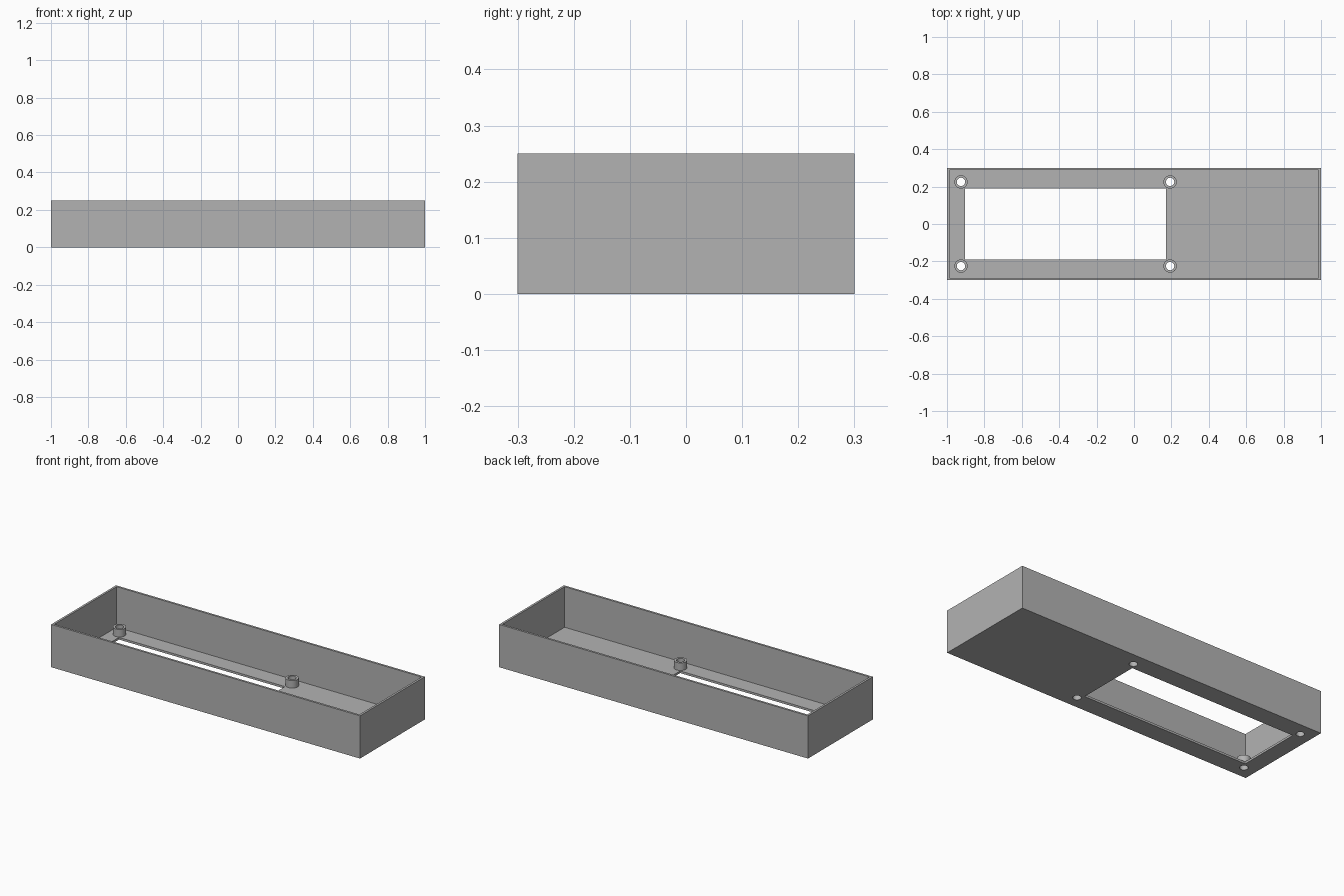
import bpy
import bmesh
from math import radians
from mathutils import Matrix, Vector

if "Cube" in bpy.data.objects:
    bpy.data.objects.remove(bpy.data.objects["Cube"], do_unlink=True)

# Main dimensions
LENGTH, WIDTH, HEIGHT = 2.0, 0.6, 0.25
WALL = 0.0125
POST_TOP = 0.0565
POST_RADIUS, HOLE_RADIUS = 0.0355, 0.0225
SIDES = 24
POSTS = [(x, y) for x in (-0.925, 0.193) for y in (-0.225, 0.225)]

grey = bpy.data.materials.new("plain grey")
grey.use_nodes = True
colour = (0.45, 0.45, 0.45, 1)
grey.diffuse_color = colour
grey.node_tree.nodes["Principled BSDF"].inputs["Base Color"].default_value = colour


def add_object(name, bm):
    mesh = bpy.data.meshes.new(name)
    bm.to_mesh(mesh)
    bm.free()
    mesh.materials.append(grey)
    obj = bpy.data.objects.new(name, mesh)
    bpy.context.collection.objects.link(obj)
    return obj


def box(name, low, high):
    low, high = Vector(low), Vector(high)
    bm = bmesh.new()
    place = Matrix.Translation((low + high) / 2) @ Matrix.Diagonal((*(high - low), 1))
    bmesh.ops.create_cube(bm, size=1, matrix=place)
    return add_object(name, bm)


def cylinder(name, x, y, radius, low, high):
    bm = bmesh.new()
    bmesh.ops.create_cone(bm, cap_ends=True, segments=SIDES, radius1=radius,
                          radius2=radius, depth=high - low,
                          matrix=Matrix.Translation((x, y, (low + high) / 2)))
    return add_object(name, bm)


def activate(obj):
    bpy.ops.object.select_all(action="DESELECT")
    obj.select_set(True)
    bpy.context.view_layer.objects.active = obj


def cut(obj, cutter):
    cutter.hide_render = True
    activate(obj)
    mod = obj.modifiers.new("cut", "BOOLEAN")
    mod.operation, mod.solver, mod.object = "DIFFERENCE", "EXACT", cutter
    bpy.ops.object.modifier_apply(modifier=mod.name)
    bpy.data.objects.remove(cutter, do_unlink=True)


# Open tray with thin walls and floor
hx, hy = LENGTH / 2, WIDTH / 2
tray = box("tray", (-hx, -hy, 0), (hx, hy, HEIGHT))
cut(tray, box("cavity", (WALL - hx, WALL - hy, WALL), (hx - WALL, hy - WALL, HEIGHT + 1)))

# Rectangular display opening in the floor
cut(tray, box("opening", (-0.904, -0.19, -1), (0.171, 0.19, 0.1)))

# Screw holes through the floor, each with a hollow standoff above
for i, (x, y) in enumerate(POSTS):
    cut(tray, cylinder("screw_hole", x, y, HOLE_RADIUS, -0.1, 0.1))
    post = cylinder(f"standoff_{i + 1}", x, y, POST_RADIUS, WALL, POST_TOP)
    cut(post, cylinder("bore", x, y, HOLE_RADIUS, -0.1, 0.2))
    activate(post)
    bpy.ops.object.shade_smooth_by_angle(angle=radians(30))
